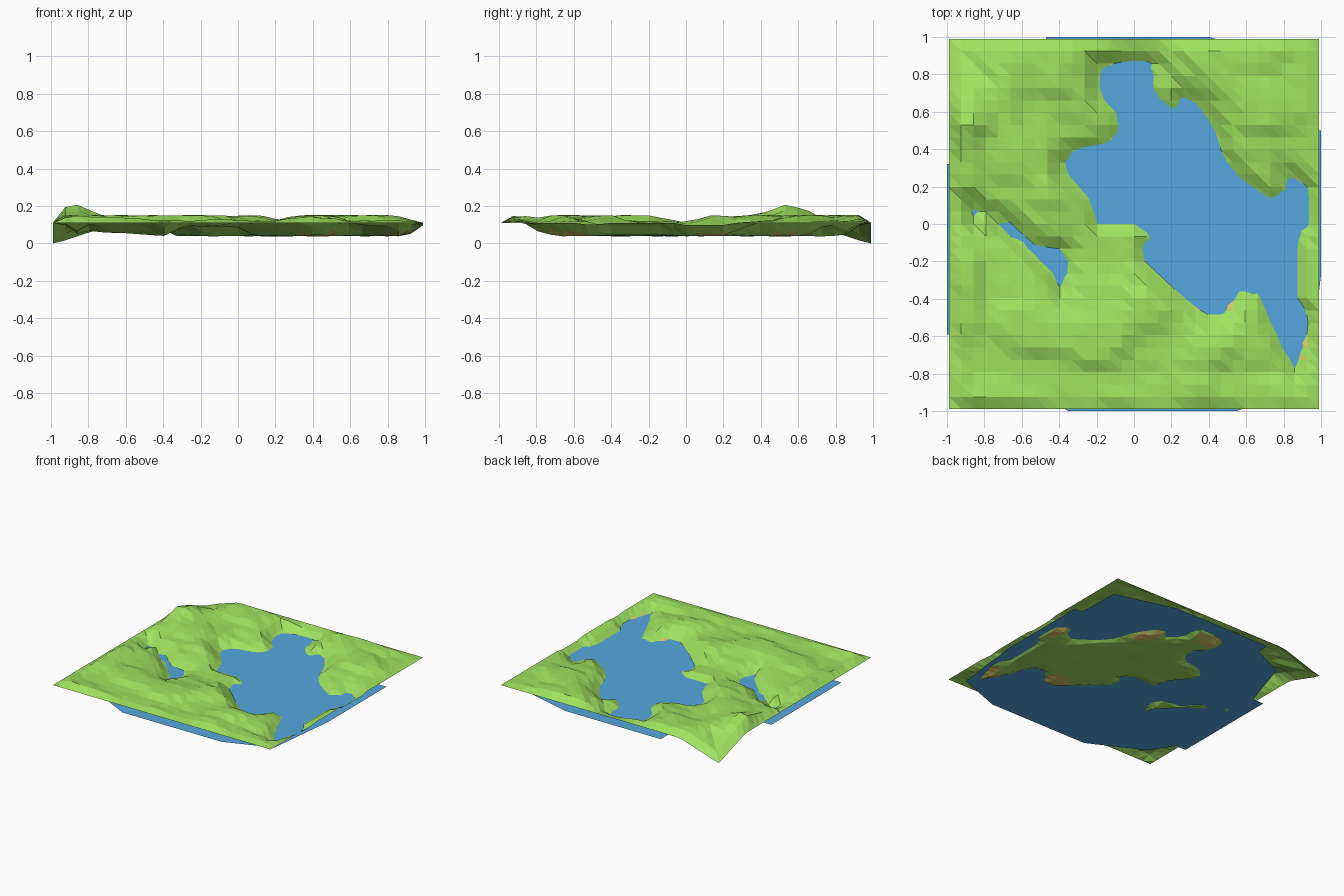
import bpy
import bmesh
import math
from mathutils import Vector, noise

default_cube = bpy.data.objects.get("Cube")
if default_cube:
    bpy.data.objects.remove(default_cube, do_unlink=True)

CELLS = 30
HALF = 0.99
WATER_LEVEL = 0.06


def make_material(name, colour):
    material = bpy.data.materials.new(name)
    material.use_nodes = True
    material.diffuse_color = (*colour, 1)
    shader = material.node_tree.nodes["Principled BSDF"]
    shader.inputs["Base Color"].default_value = (*colour, 1)
    shader.inputs["Roughness"].default_value = 0.9
    return material


grass = make_material("grass green", (0.35, 0.76, 0.115))
sand = make_material("shore sand", (0.72, 0.58, 0.12))
blue = make_material("water blue", (0.09, 0.39, 0.74))

# Shorelines of the main lake, the pond and the puddle
LAKE = [(-.2, 0), (.03, 0), (.08, -.06), (.02, -.17), (.11, -.25), (.25, -.38),
        (.38, -.49), (.49, -.49), (.55, -.38), (.65, -.35), (.7, -.46), (.77, -.62),
        (.87, -.8), (.92, -.62), (.94, -.49), (.88, -.41), (.88, -.09), (.94, 0),
        (.94, .19), (.81, .29), (.8, .18), (.74, .13), (.57, .25), (.47, .37),
        (.45, .48), (.35, .64), (.27, .69), (.18, .61), (.11, .72), (.12, .87),
        (-.02, .88), (-.19, .84), (-.19, .69), (-.07, .56), (-.13, .45),
        (-.32, .4), (-.38, .34), (-.37, .28), (-.24, .13)]
POND = [(-.74, .04), (-.66, .01), (-.53, -.11), (-.35, -.14), (-.34, -.25),
        (-.39, -.36), (-.43, -.27), (-.58, -.13), (-.72, -.02)]
PUDDLE = [(-.88, .1), (-.8, .06), (-.86, .01)]

# Hills: x, y, extra height, radius
HILLS = [(-.87, .55, .075, .14), (-.7, .78, .04, .2), (-.66, .34, .05, .2),
         (-.45, .12, .04, .14), (-.88, -.3, .03, .15), (-.62, -.55, .05, .24),
         (-.2, -.62, .055, .2), (.08, -.45, .04, .16), (.38, -.68, .05, .2),
         (.7, .62, .055, .2), (.45, .85, .04, .2), (-.4, .75, .04, .15)]

# Steep banks where sand shows under the water
SAND_SPOTS = [(.94, .19), (.4, .6), (.93, -.67), (.44, -.42), (-.07, .85)]


def shore_distance(x, y, outline):
    """Distance to the outline, negative inside it."""
    inside = False
    nearest = 9.0
    for (ax, ay), (bx, by) in zip(outline, outline[1:] + outline[:1]):
        if (ay > y) != (by > y) and x < ax + (y - ay) * (bx - ax) / (by - ay):
            inside = not inside
        dx, dy = bx - ax, by - ay
        along = ((x - ax) * dx + (y - ay) * dy) / (dx * dx + dy * dy)
        along = min(1, max(0, along))
        nearest = min(nearest, math.hypot(x - ax - along * dx, y - ay - along * dy))
    return -nearest if inside else nearest


def terrace(height, step=0.03):
    """Turn smooth slopes into flats joined by short steep banks."""
    level = math.floor(height / step)
    part = height / step - level
    bank = min(1, max(0, (part - 0.3) / 0.4))
    return step * (level + 0.75 * bank + 0.25 * part)


def land_height(x, y):
    height = 0.1
    for hx, hy, rise, radius in HILLS:
        height += rise * math.exp(-((x - hx) ** 2 + (y - hy) ** 2) / radius ** 2)
    # Raised rim just inside the border
    border = max(abs(x), abs(y))
    rim = 0.02 if x > 0.8 else 0.035
    height += rim * math.exp(-((border - 0.9) / 0.05) ** 2)
    height += 0.016 * noise.noise(Vector((x * 4, y * 4, 3)))
    height = min(0.165, terrace(height)) if x > -0.75 else terrace(height)
    height += 0.006 * noise.noise(Vector((x * 11, y * 11, 7)))
    # The outer border settles to an even height
    blend = min(1, max(0, (border - 0.92) / 0.07))
    return height * (1 - blend) + 0.11 * blend


def terrain_height(x, y):
    shore = min(shore_distance(x, y, outline) for outline in (LAKE, POND, PUDDLE))
    if shore < 0:
        bed = 0.04 + 0.004 * noise.noise(Vector((x * 8, y * 8, 1)))
        height = max(bed, WATER_LEVEL + 0.5 * shore)
    else:
        height = min(land_height(x, y), WATER_LEVEL + 0.75 * shore)
    # One back corner droops to the ground
    corner = math.hypot(x + HALF, y - HALF)
    height -= 0.115 * max(0, 1 - corner / 0.35)
    return max(0, height)


def add_object(name, mesh_builder, materials):
    mesh = bpy.data.meshes.new(name)
    mesh_builder.to_mesh(mesh)
    mesh_builder.free()
    for material in materials:
        mesh.materials.append(material)
    obj = bpy.data.objects.new(name, mesh)
    bpy.context.collection.objects.link(obj)
    return obj


# Terrain sheet of flat triangles
bm = bmesh.new()
axis = [HALF * (2 * i / CELLS - 1) for i in range(CELLS + 1)]
grid = [[bm.verts.new((x, y, terrain_height(x, y))) for x in axis] for y in axis]
for j in range(CELLS):
    for i in range(CELLS):
        a, b = grid[j][i], grid[j][i + 1]
        c, d = grid[j + 1][i + 1], grid[j + 1][i]
        bm.faces.new((a, b, d))
        bm.faces.new((b, c, d))
for face in bm.faces:
    centre = face.calc_center_median()
    near_spot = any(math.hypot(centre.x - sx, centre.y - sy) < 0.13
                    for sx, sy in SAND_SPOTS)
    face.material_index = int(near_spot and centre.z < WATER_LEVEL - 0.003)
add_object("terrain", bm, [grass, sand])

# Water sheet with notched corners
WATER = [(-.35, -1), (.55, -1), (.55, -.91), (.93, -.86), (.96, -.27), (1, -.27),
         (1, .5), (.93, .5), (.92, .86), (.4, .93), (.4, 1), (-.47, 1), (-.47, .9),
         (-.76, .76), (-.9, .32), (-1, .32), (-1, -.59), (-.91, -.59),
         (-.78, -.78), (-.35, -.9)]
bm = bmesh.new()
bm.faces.new([bm.verts.new((x, y, WATER_LEVEL)) for x, y in WATER])
bmesh.ops.triangulate(bm, faces=bm.faces[:])
add_object("water", bm, [blue])
